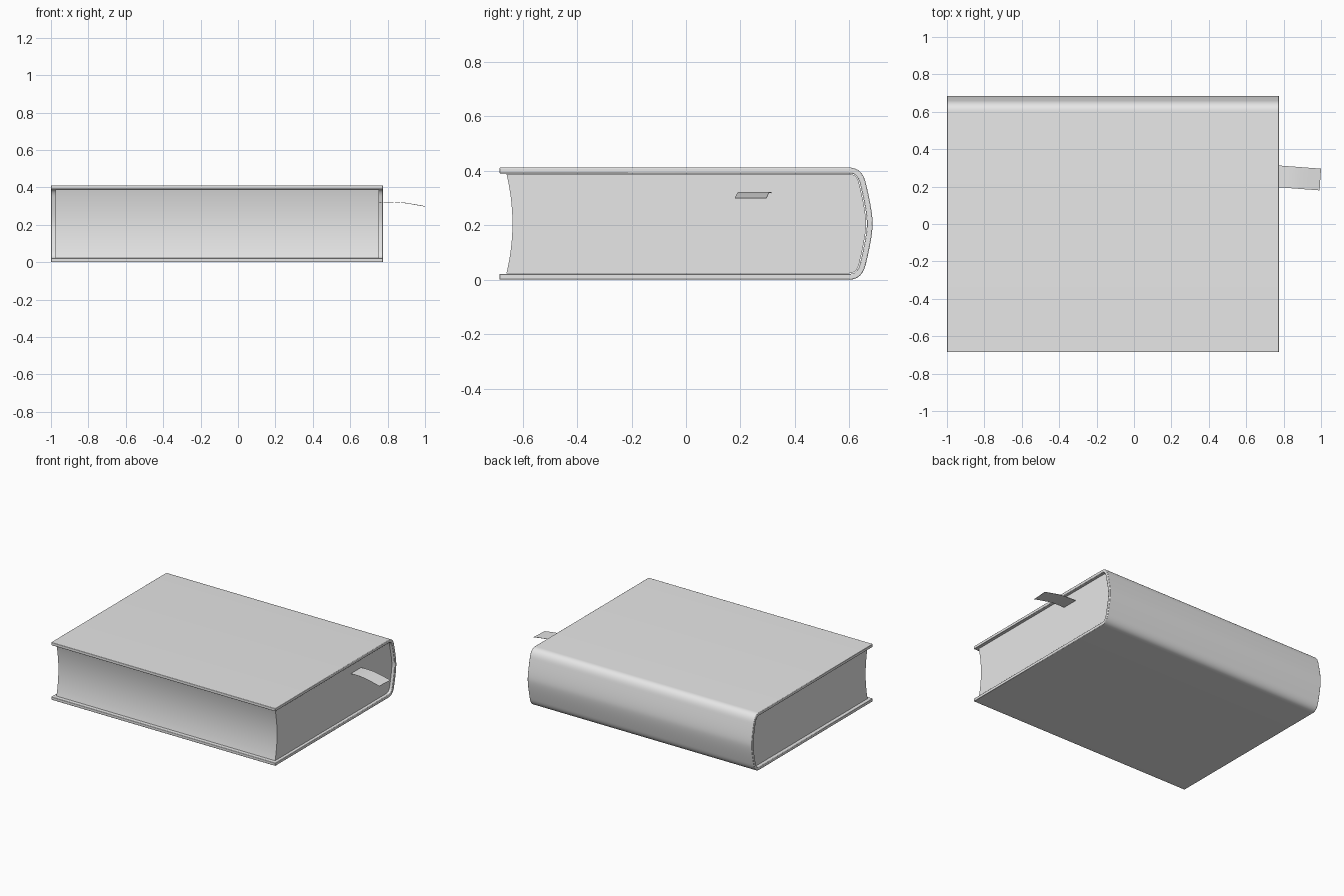
import bpy, math
from mathutils import Vector

if "Cube" in bpy.data.objects:
    bpy.data.objects.remove(bpy.data.objects["Cube"])

LEFT, RIGHT = -1.0, 0.775      # cover ends along x
MID = 0.2055                   # half of the book's height
THICK = 0.021                  # cover thickness

grey = bpy.data.materials.new("plain grey")
grey.diffuse_color = (0.8, 0.8, 0.8, 1)
grey.use_nodes = True
grey.node_tree.nodes["Principled BSDF"].inputs["Base Color"].default_value = grey.diffuse_color


def make_object(name, verts, faces, smooth=True):
    mesh = bpy.data.meshes.new(name)
    mesh.from_pydata(verts, [], faces)
    mesh.materials.append(grey)
    obj = bpy.data.objects.new(name, mesh)
    bpy.context.collection.objects.link(obj)
    bpy.ops.object.select_all(action='DESELECT')
    obj.select_set(True)
    bpy.context.view_layer.objects.active = obj
    bpy.ops.object.mode_set(mode='EDIT')
    bpy.ops.mesh.select_all(action='SELECT')
    bpy.ops.mesh.normals_make_consistent(inside=False)
    bpy.ops.object.mode_set(mode='OBJECT')
    if smooth:
        bpy.ops.object.shade_smooth_by_angle(angle=math.radians(35))
    return obj


def ribbed_prism(name, side_a, side_b, x0, x1):
    """Solid along x whose section is the band between two matching (y, z) lines."""
    n = len(side_a)
    ring = list(side_a) + list(reversed(side_b))
    m = len(ring)
    verts = [(x, y, z) for x in (x0, x1) for y, z in ring]
    faces = [(i, (i + 1) % m, (i + 1) % m + m, i + m) for i in range(m)]
    for base in (0, m):
        faces += [(base + i, base + i + 1, base + m - 2 - i, base + m - 1 - i)
                  for i in range(n - 1)]
    return make_object(name, verts, faces)


def bezier(a, b, c, steps):
    a, b, c = Vector(a), Vector(b), Vector(c)
    return [a * (1 - t) ** 2 + b * 2 * t * (1 - t) + c * t * t
            for t in (i / steps for i in range(steps + 1))]


def offset(line, dist):
    """Shift a line inward, perpendicular to its run."""
    out = []
    for i, p in enumerate(line):
        d = (line[min(i + 1, len(line) - 1)] - line[max(i - 1, 0)]).normalized()
        out.append(p + Vector((d.y, -d.x)) * dist)
    return out


# Rounded spine line, from the top board round to the bottom board
top = bezier((0.60, 2 * MID), (0.648, 2 * MID), (0.661, 0.35), 10)
top += bezier((0.661, 0.35), (0.685, 0.25), (0.685, MID), 8)[1:]
spine = top + [Vector((p.x, 2 * MID - p.y)) for p in reversed(top[:-1])]

# Cover: both boards and the spine in one wrapped sheet
outer = [Vector((-0.685, 2 * MID))] + spine + [Vector((-0.685, 0))]
inner = offset(spine, THICK)
inner[0] = Vector((0.60, 2 * MID - THICK))
inner[-1] = Vector((0.60, THICK))
inner = [Vector((-0.685, 2 * MID - THICK))] + inner + [Vector((-0.685, THICK))]
cover = ribbed_prism("cover", outer, inner, LEFT, RIGHT)
bevel = cover.modifiers.new("soft edges", 'BEVEL')
bevel.width = 0.003
bevel.segments = 2
bevel.limit_method = 'ANGLE'
bevel.angle_limit = math.radians(50)

# Page block: hollow fore-edge, rounded back just inside the spine
back = offset(spine, THICK + 0.003)
back[0] = Vector((0.60, 2 * MID - THICK - 0.002))
back[-1] = Vector((0.60, THICK + 0.002))
half = MID - THICK - 0.002
fore = [Vector((-0.637 - 0.022 * ((p.y - MID) / half) ** 2, p.y)) for p in back]
ribbed_prism("pages", fore, back, -0.976, 0.755)

# Ribbon bookmark hanging out of the right end
path = [(0.74, 0.317), (0.79, 0.320), (0.84, 0.3215), (0.89, 0.317),
        (0.94, 0.309), (0.996, 0.299)]
verts, faces = [], []
for i, (x, z) in enumerate(path):
    y = 0.257 - 0.075 * (x - 0.74)
    for side in (-1, 1):
        for lift in (-0.0008, 0.0008):
            verts.append((x - side * -0.004, y + side * 0.058, z + lift))
    if i:
        a, b = 4 * i - 4, 4 * i
        faces += [(a + p, a + q, b + q, b + p)
                  for p, q in ((0, 1), (1, 3), (3, 2), (2, 0))]
e = 4 * (len(path) - 1)
faces += [(0, 1, 3, 2), (e, e + 1, e + 3, e + 2)]
make_object("ribbon_bookmark", verts, faces)
